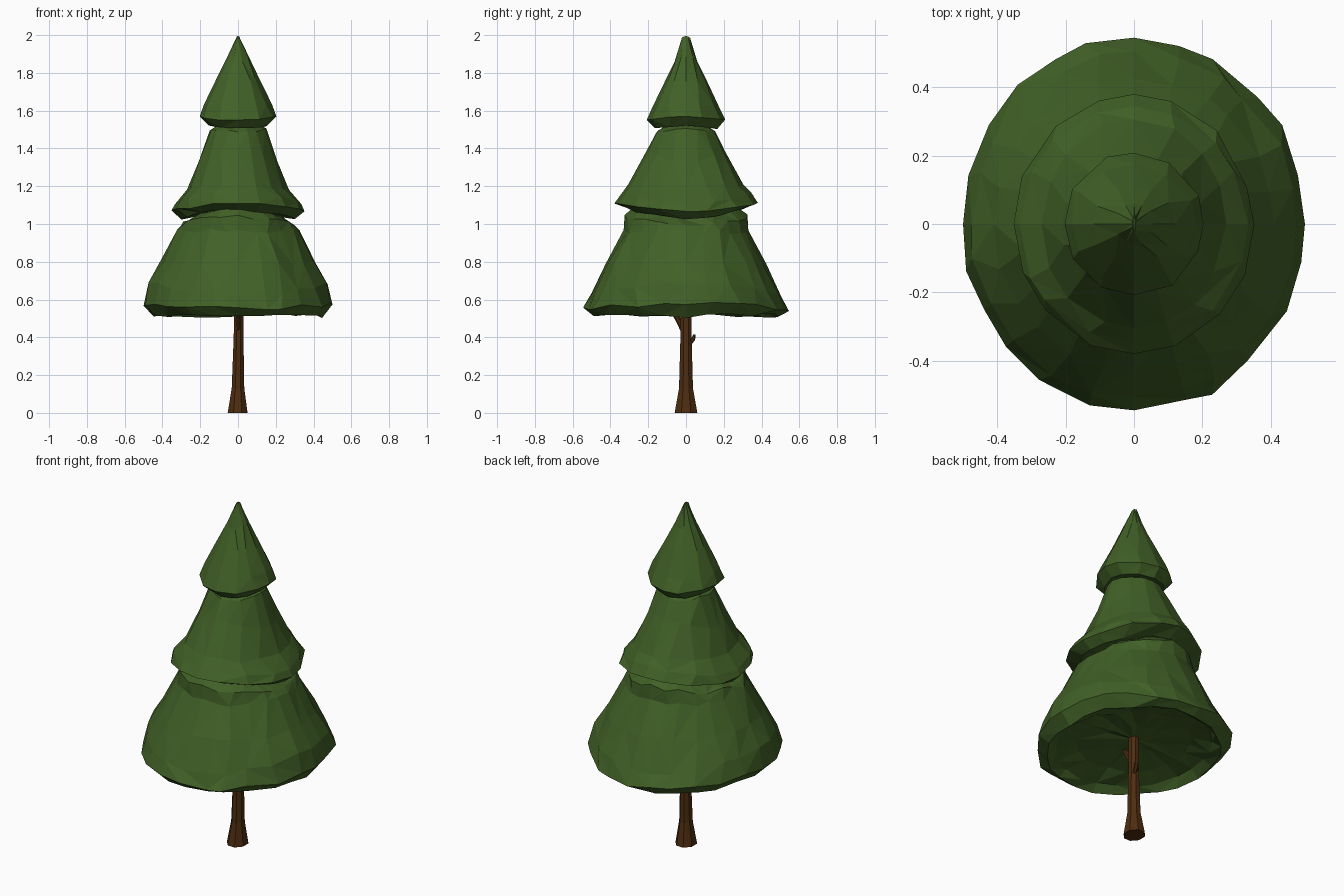
import bpy, bmesh, math, random
from mathutils import Vector

if "Cube" in bpy.data.objects:
    bpy.data.objects.remove(bpy.data.objects["Cube"])

random.seed(7)


def material(name, col):
    m = bpy.data.materials.new(name)
    m.diffuse_color = (*col, 1)
    m.use_nodes = True
    m.node_tree.nodes["Principled BSDF"].inputs["Base Color"].default_value = m.diffuse_color
    return m


GREEN = material("needle green", (0.053, 0.118, 0.02))
BROWN = material("bark brown", (0.075, 0.026, 0.005))


def finish(bm, name, mat):
    bmesh.ops.recalc_face_normals(bm, faces=bm.faces)
    me = bpy.data.meshes.new(name)
    bm.to_mesh(me)
    bm.free()
    me.materials.append(mat)
    ob = bpy.data.objects.new(name, me)
    bpy.context.collection.objects.link(ob)
    return ob


def skin(bm, rings):
    """Join rings of verts into a closed faceted body."""
    n = len(rings[0])
    for a, b in zip(rings, rings[1:]):
        for i in range(n):
            j = (i + 1) % n
            p, q, r, s = a[i], a[j], b[j], b[i]
            if random.random() < 0.5:
                bm.faces.new((p, q, r))
                bm.faces.new((p, r, s))
            else:
                bm.faces.new((p, q, s))
                bm.faces.new((q, r, s))
    for ring in (rings[0], rings[-1]):
        c = sum((v.co for v in ring), Vector()) / n
        cv = bm.verts.new(c)
        for i in range(n):
            bm.faces.new((ring[i], ring[(i + 1) % n], cv))


def tier(name, rows, n, fold, zj):
    """Rows: x radius, y radius, height at the x sides, height at the y sides."""
    bm = bmesh.new()
    folds = [random.uniform(-1, 0.3) * fold for _ in range(n)]
    rings = []
    for rx, ry, zx, zy in rows:
        ring = []
        for i in range(n):
            axis = i % (n // 4) == 0
            a = 2 * math.pi * (i + (0 if axis else random.uniform(-.25, .25))) / n
            k = 1 if axis else 1.012 + folds[i] + random.uniform(-fold, fold) * .5
            t = math.sin(a) ** 2
            z = zx * (1 - t) + zy * t
            z += random.uniform(-zj, zj) * min(1, rx / .2)
            ring.append(bm.verts.new((rx * k * math.cos(a), ry * k * math.sin(a), z)))
        rings.append(ring)
    skin(bm, rings)
    finish(bm, name, GREEN)


# Foliage tiers, each from its underside up to its top
tier("lower_foliage", [
    (.14, .14, .59, .59), (.30, .32, .575, .575), (.40, .44, .545, .545),
    (.445, .49, .512, .512), (.50, .545, .575, .55), (.475, .505, .69, .62),
    (.41, .425, .80, .79), (.325, .33, .965, .96), (.30, .325, 1.0, 1.04),
    (.24, .28, 1.03, 1.08), (.15, .16, 1.07, 1.09)], 24, .022, .013)
tier("middle_foliage", [
    (.15, .16, 1.05, 1.08), (.30, .28, 1.03, 1.075), (.352, .38, 1.07, 1.11),
    (.335, .345, 1.11, 1.16), (.27, .305, 1.18, 1.21), (.21, .205, 1.33, 1.39),
    (.15, .155, 1.50, 1.49), (.08, .08, 1.54, 1.54)], 16, .03, .008)
tier("top_foliage", [
    (.08, .08, 1.53, 1.53), (.155, .165, 1.52, 1.505), (.203, .208, 1.57, 1.55),
    (.18, .175, 1.63, 1.62), (.122, .11, 1.75, 1.76), (.055, .06, 1.89, 1.86),
    (.005, .022, 1.995, 1.985)], 12, .025, .005)


def limb(name, path, n):
    """Faceted limb; path: centre x, y, z, x radius, y radius."""
    bm = bmesh.new()
    rings = []
    for x, y, z, rx, ry in path:
        rings.append([bm.verts.new((x + rx * math.cos(2 * math.pi * (i + .5) / n),
                                    y + ry * math.sin(2 * math.pi * (i + .5) / n), z))
                      for i in range(n)])
    skin(bm, rings)
    finish(bm, name, BROWN)


# Trunk with flared foot, and two short branches
limb("trunk", [(-.002, 0, 0, .057, .065), (0, 0, .13, .036, .04),
               (.003, 0, .40, .028, .032), (.004, 0, .62, .025, .03)], 8)
limb("upper_branch", [(0, -.015, .43, .012, .012), (0, -.04, .49, .014, .016),
                      (0, -.075, .55, .012, .016)], 6)
limb("branch_stub", [(.012, .015, .36, .011, .012), (.018, .036, .385, .011, .012),
                     (.024, .045, .415, .007, .006)], 6)
